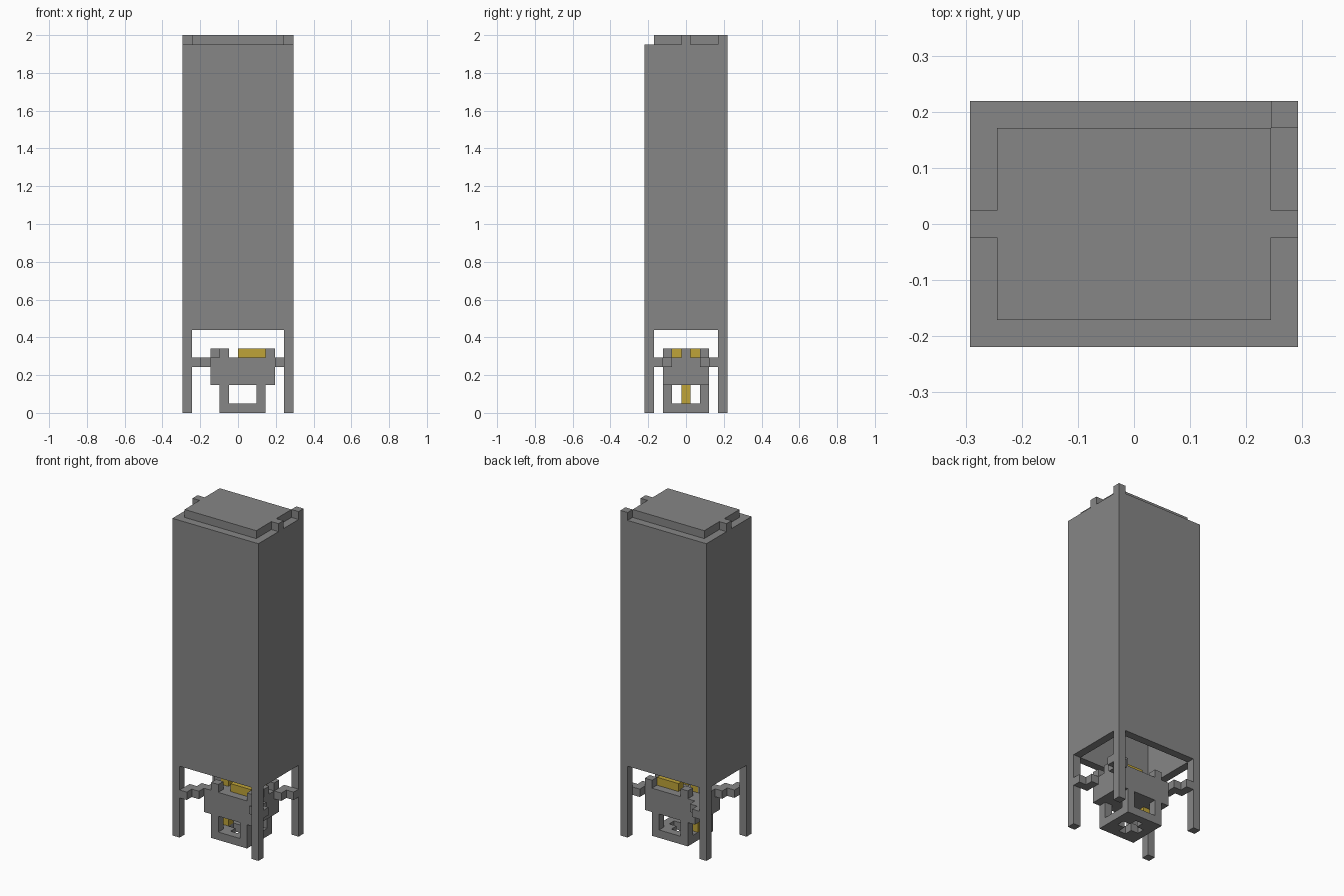
import bpy
import bmesh

if "Cube" in bpy.data.objects:
    bpy.data.objects.remove(bpy.data.objects["Cube"], do_unlink=True)

U = 2 / 41                 # size of one block
WIDE, DEEP = 12, 9         # footprint in blocks


def material(name, color):
    mat = bpy.data.materials.new(name)
    mat.use_nodes = True
    mat.diffuse_color = color
    mat.node_tree.nodes["Principled BSDF"].inputs["Base Color"].default_value = color
    return mat


GREY = material("stone grey", (0.24, 0.24, 0.24, 1))
GOLD = material("gold", (0.52, 0.37, 0.04, 1))


def blocks(name, boxes, mat=GREY):
    """One object from boxes given as (x, y, z, width, depth, height) in blocks."""
    bm = bmesh.new()
    for x, y, z, w, d, h in boxes:
        verts = bmesh.ops.create_cube(bm, size=1)["verts"]
        bmesh.ops.scale(bm, vec=(w * U, d * U, h * U), verts=verts)
        centre = ((x + w / 2 - WIDE / 2) * U, (y + d / 2 - DEEP / 2) * U, (z + h / 2) * U)
        bmesh.ops.translate(bm, vec=centre, verts=verts)
    mesh = bpy.data.meshes.new(name)
    bm.to_mesh(mesh)
    bm.free()
    mesh.materials.append(mat)
    obj = bpy.data.objects.new(name, mesh)
    bpy.context.scene.collection.objects.link(obj)
    return obj


def cut(obj, name, box):
    cutter = blocks(name, [box])
    cutter.hide_render = True
    cutter.hide_viewport = True
    mod = obj.modifiers.new(name, "BOOLEAN")
    mod.operation = "DIFFERENCE"
    mod.solver = "EXACT"
    mod.object = cutter


def both_sides(boxes):
    """Add the copies mirrored front to back."""
    return boxes + [(x, DEEP - y - d, z, w, d, h) for x, y, z, w, d, h in boxes]


# Hollow tower on four corner legs
tower = blocks("tower_walls", [(0, 0, 9, WIDE, DEEP, 31)])
cut(tower, "tower_hollow_cutter", (1, 1, 8, 10, 7, 33))
blocks("tower_legs", both_sides([(x, 0, 0, 1, 1, 9) for x in (0, 11)]))

# Roof cap with side tabs and one corner block
blocks("roof_cap", [(1, 1, 40, 10, 7, 1)])
blocks("roof_tabs", [(0, 4, 40, 1, 1, 1), (11, 4, 40, 1, 1, 1)])
blocks("roof_corner", [(11, 8, 40, 1, 1, 1)])

# Stepped arms between the legs and the hanging body
left_steps = [(11, 1), (10, 1), (10, 2)]
right_steps = [(1, 0), (1, 1), (2, 1), (2, 2)]
blocks("left_arms", both_sides([(x, y, 5, 1, 1, 1) for x, y in left_steps]))
blocks("right_arms", both_sides([(x, y, 5, 1, 1, 1) for x, y in right_steps]))

# Hanging body and the studs on top of it
blocks("body", [(3, 2, 3, 7, 5, 3)])
blocks("body_corner_studs", both_sides([(x, 2, 6, 1, 1, 1) for x in (4, 9)]))
blocks("body_end_studs", [(x, 4, 6, 1, 1, 1) for x in (3, 9)])
blocks("gold_bars", both_sides([(6, 3, 6, 3, 1, 1)]), GOLD)
blocks("gold_stud", [(4, 4, 6, 1, 1, 1)], GOLD)

# Open cage below the body, with a cross-shaped hole in its floor
floor = blocks("cage_floor", [(4, 2, 0, 5, 5, 1)])
cut(floor, "cross_cutter_wide", (5, 4, -1, 3, 1, 3))
cut(floor, "cross_cutter_deep", (6, 3, -1, 1, 3, 3))
blocks("cage_posts", both_sides([(x, 2, 1, 1, 1, 2) for x in (4, 8)]))
blocks("gold_post", [(4, 4, 1, 1, 1, 2)], GOLD)
